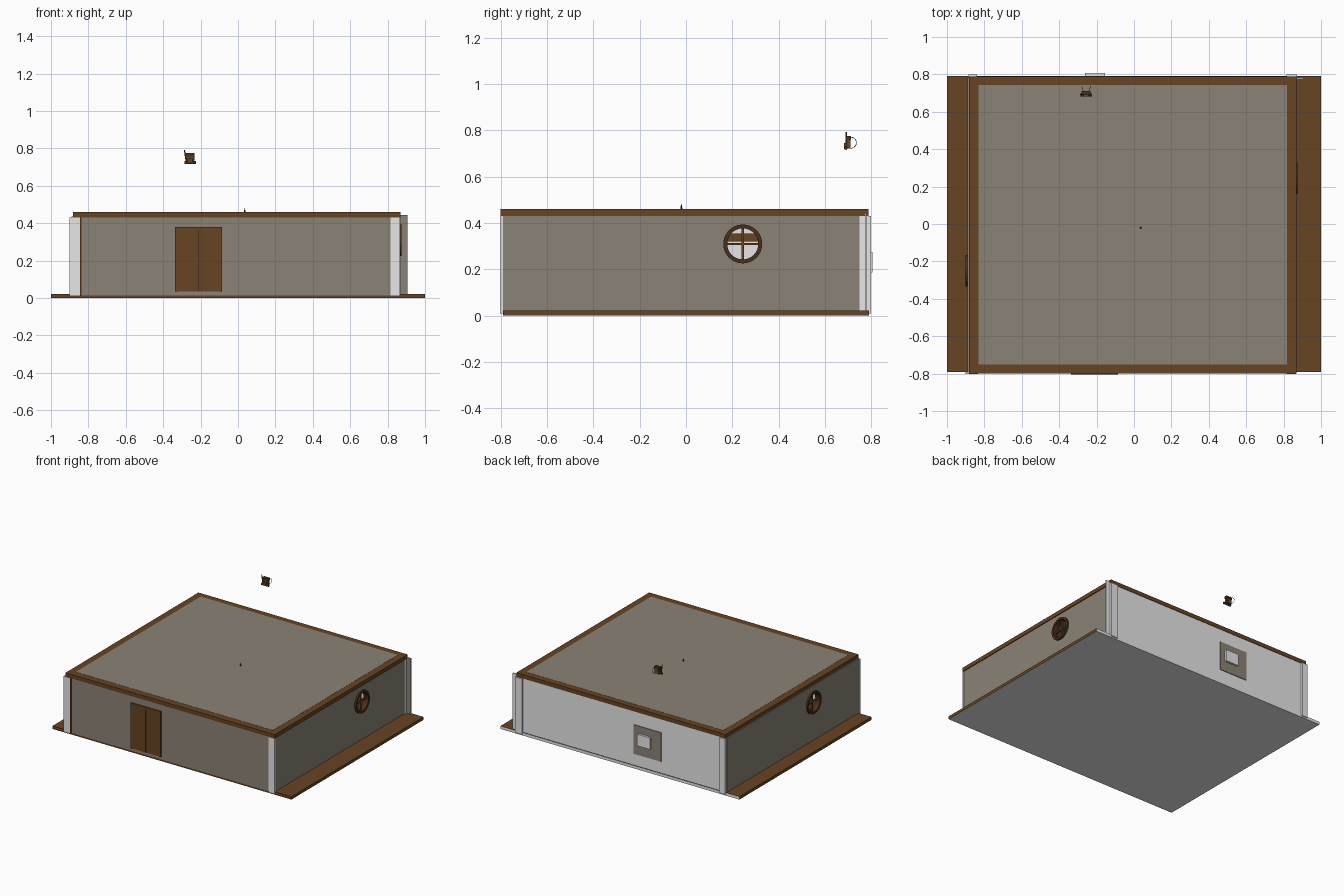
import bpy, bmesh, math
from mathutils import Matrix

if "Cube" in bpy.data.objects:
    bpy.data.objects.remove(bpy.data.objects["Cube"])


def mat(name, c):
    m = bpy.data.materials.new(name)
    m.diffuse_color = (*c, 1)
    m.use_nodes = True
    m.node_tree.nodes["Principled BSDF"].inputs["Base Color"].default_value = m.diffuse_color
    return m


BROWN = mat("brown_wood", (0.135, 0.058, 0.017))
DARK = mat("dark_wood", (0.065, 0.03, 0.012))
GREY = mat("warm_grey", (0.26, 0.225, 0.18))
WHITE = mat("off_white", (0.8, 0.8, 0.8))


def finish(name, bm, mats):
    bmesh.ops.recalc_face_normals(bm, faces=bm.faces[:])
    me = bpy.data.meshes.new(name)
    bm.to_mesh(me)
    bm.free()
    for m in mats:
        me.materials.append(m)
    ob = bpy.data.objects.new(name, me)
    bpy.context.collection.objects.link(ob)
    return ob


def box(name, x0, x1, y0, y1, z0, z1, m, second=None, rule=None):
    """Box from its limits; faces whose normal meets the rule use the second colour."""
    bm = bmesh.new()
    bmesh.ops.create_cube(bm, size=1)
    for v in bm.verts:
        v.co = ((x0 + x1) / 2 + v.co.x * (x1 - x0),
                (y0 + y1) / 2 + v.co.y * (y1 - y0),
                (z0 + z1) / 2 + v.co.z * (z1 - z0))
    bmesh.ops.recalc_face_normals(bm, faces=bm.faces[:])
    if second:
        for f in bm.faces:
            f.material_index = int(rule(f.normal))
    return finish(name, bm, [m, second] if second else [m])


def ring(name, x0, x1, cy, cz, r0, r1, m, n=32):
    """Rectangular-section ring whose axis runs along x."""
    bm = bmesh.new()
    prof = [(x0, r0), (x0, r1), (x1, r1), (x1, r0)]
    rows = []
    for i in range(n):
        a = 2 * math.pi * i / n
        rows.append([bm.verts.new((x, cy + r * math.cos(a), cz + r * math.sin(a))) for x, r in prof])
    for i in range(n):
        a, b = rows[i], rows[(i + 1) % n]
        for k in range(4):
            bm.faces.new((a[k], a[(k + 1) % 4], b[(k + 1) % 4], b[k]))
    return finish(name, bm, [m])


def side_wall(name, x0, x1, sign, wy, wz):
    """Side wall with a round window opening, grey outside and white inside."""
    wall = box(name, x0, x1, -0.795, 0.78, 0.015, 0.435, GREY)
    wall.data.materials.append(WHITE)
    bm = bmesh.new()
    bmesh.ops.create_cone(bm, cap_ends=True, segments=32, radius1=0.075, radius2=0.075, depth=0.3,
                          matrix=Matrix.Translation(((x0 + x1) / 2, wy, wz)) @ Matrix.Rotation(math.pi / 2, 4, 'Y'))
    cutter = finish(name + "_cutter", bm, [GREY])
    cutter.hide_render = True
    mod = wall.modifiers.new("window_hole", 'BOOLEAN')
    mod.object = cutter
    mod.solver = 'EXACT'
    bpy.context.view_layer.objects.active = wall
    bpy.ops.object.modifier_apply(modifier=mod.name)
    bpy.data.objects.remove(cutter)
    for p in wall.data.polygons:
        p.material_index = 1 if p.normal.x * sign < -0.5 else 0
    # round frame and cross bars
    out = x1 if sign > 0 else x0
    a, b = sorted((out - sign * 0.03, out + sign * 0.012))
    ring(name + "_window_frame", a, b, wy, wz, 0.067, 0.084, DARK)
    c, d = sorted((out - sign * 0.02, out - sign * 0.005))
    box(name + "_window_bar_upright", c, d, wy - 0.005, wy + 0.005, wz - 0.07, wz + 0.07, BROWN)
    box(name + "_window_bar_level", c, d, wy - 0.07, wy + 0.07, wz - 0.005, wz + 0.005, BROWN)


# floor slab: wood with a pale underside and back edge
box("floor", -1, 1, -0.79, 0.79, 0, 0.022, BROWN, WHITE, lambda n: n.z < -0.5 or n.y > 0.5)

# walls
box("front_wall", -0.845, 0.815, -0.795, -0.765, 0.015, 0.435, GREY, WHITE, lambda n: n.y > 0.5)
box("back_wall", -0.87, 0.862, 0.76, 0.785, 0.015, 0.435, WHITE)
side_wall("right_wall", 0.835, 0.862, 1, 0.245, 0.31)
side_wall("left_wall", -0.89, -0.86, -1, -0.25, 0.31)
box("inner_beam", -0.86, -0.83, -0.1, 0.7, 0.32, 0.355, BROWN)

# corner boards
for x0, x1, side in ((-0.9, -0.845, "left"), (0.815, 0.866, "right")):
    box("front_post_" + side, x0, x1, -0.802, -0.79, 0.01, 0.43, WHITE)
    box("back_post_" + side, max(x0, -0.885), x1 + 0.005, 0.775, 0.798, 0.01, 0.43, WHITE)
box("front_post_strip", -0.846, -0.838, -0.801, -0.79, 0.015, 0.43, DARK)
box("right_post_back", 0.85, 0.868, 0.75, 0.785, 0.015, 0.43, WHITE)
box("back_wing_board", 0.86, 0.905, 0.772, 0.78, 0.015, 0.445, WHITE, GREY, lambda n: n.y < -0.5)

# roof: grey panel inside a wooden rim
box("roof_panel", -0.832, 0.818, -0.75, 0.742, 0.43, 0.461, GREY)
box("roof_rim_left", -0.883, -0.832, -0.8, 0.788, 0.43, 0.46, BROWN)
box("roof_rim_right", 0.818, 0.868, -0.8, 0.788, 0.43, 0.46, BROWN)
box("roof_rim_front", -0.832, 0.818, -0.8, -0.75, 0.43, 0.46, BROWN)
box("roof_rim_back", -0.832, 0.818, 0.742, 0.788, 0.43, 0.46, BROWN)
bm = bmesh.new()
bmesh.ops.create_cone(bm, cap_ends=True, segments=6, radius1=0.005, radius2=0.001, depth=0.022,
                      matrix=Matrix.Translation((0.036, -0.02, 0.471)))
finish("roof_spike", bm, [DARK])

# double door: frame and two leaves
box("door_frame_left", -0.337, -0.322, -0.804, -0.79, 0.035, 0.38, BROWN)
box("door_frame_right", -0.1, -0.085, -0.804, -0.79, 0.035, 0.38, BROWN)
box("door_frame_top", -0.322, -0.1, -0.804, -0.79, 0.365, 0.38, BROWN)
box("door_leaf_left", -0.322, -0.213, -0.799, -0.79, 0.035, 0.365, BROWN)
box("door_leaf_right", -0.209, -0.1, -0.799, -0.79, 0.035, 0.365, BROWN)
box("door_seam", -0.213, -0.209, -0.798, -0.79, 0.035, 0.365, DARK)

# back window: grey plate with a pale box
box("back_window_plate", -0.345, -0.112, 0.78, 0.79, 0.11, 0.33, GREY)
box("back_window_box", -0.262, -0.155, 0.78, 0.806, 0.187, 0.275, WHITE)

# small floating pack: body, flap, pocket, bedroll, stick and straps
box("pack_body", -0.277, -0.235, 0.692, 0.71, 0.722, 0.768, BROWN)
box("pack_flap", -0.28, -0.232, 0.689, 0.712, 0.758, 0.775, DARK)
box("pack_pocket", -0.27, -0.242, 0.683, 0.693, 0.724, 0.745, BROWN)
bm = bmesh.new()
bmesh.ops.create_cone(bm, cap_ends=True, segments=12, radius1=0.008, radius2=0.008, depth=0.062,
                      matrix=Matrix.Translation((-0.256, 0.69, 0.724)) @ Matrix.Rotation(math.pi / 2, 4, 'Y'))
finish("pack_bedroll", bm, [DARK])
bm = bmesh.new()
bmesh.ops.create_cone(bm, cap_ends=True, segments=8, radius1=0.003, radius2=0.003, depth=0.06,
                      matrix=Matrix.Translation((-0.282, 0.692, 0.763)) @ Matrix.Rotation(-0.15, 4, 'Y'))
finish("pack_stick", bm, [DARK])
for s in (-1, 1):
    cu = bpy.data.curves.new("pack_strap", 'CURVE')
    cu.dimensions = '3D'
    cu.bevel_depth = 0.0012
    cu.bevel_resolution = 1
    sp = cu.splines.new('POLY')
    sp.points.add(12)
    for i, p in enumerate(sp.points):
        t = math.pi * i / 12
        p.co = (-0.256 + s * (0.013 + 0.012 * math.sin(t)), 0.708 + 0.028 * math.sin(t),
                0.747 + 0.025 * math.cos(t), 1)
    cu.materials.append(DARK)
    bpy.context.collection.objects.link(bpy.data.objects.new("pack_strap", cu))
